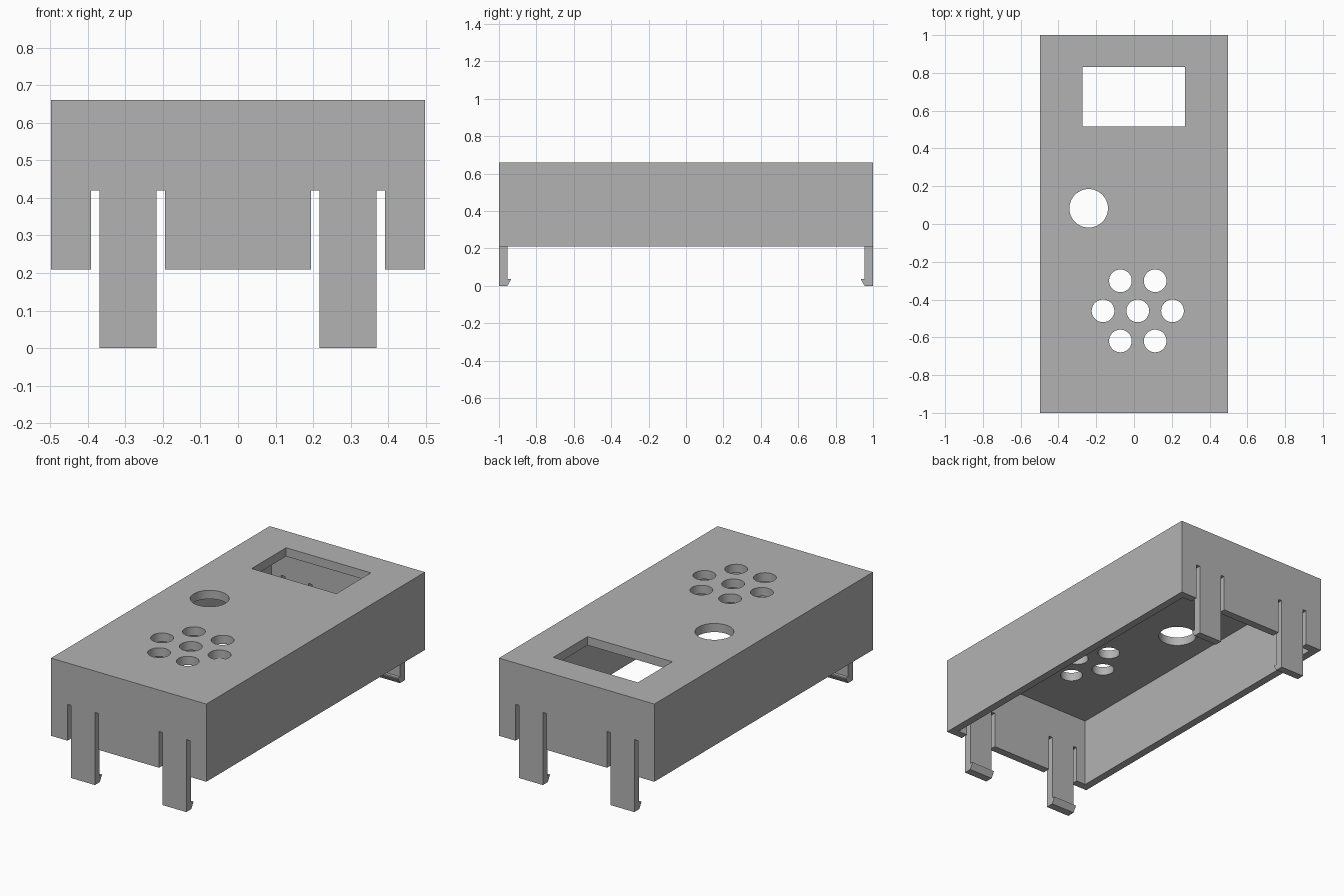
import bpy
import bmesh
from math import cos, sin, pi
from mathutils import Matrix, Vector

cube = bpy.data.objects.get("Cube")
if cube:
    bpy.data.objects.remove(cube, do_unlink=True)

grey = bpy.data.materials.new("mid_grey")
grey.use_nodes = True
grey.diffuse_color = (0.45, 0.45, 0.45, 1)
grey.node_tree.nodes["Principled BSDF"].inputs["Base Color"].default_value = grey.diffuse_color

WIDTH, LENGTH = 0.995, 2.0
RIM, TOP = 0.21, 0.66
WALL = 0.045
SLOT_TOP = 0.42
CLIP_X, CLIP_HALF, SLOT = 0.293, 0.076, 0.023


def add_box(bm, low, high):
    low, high = Vector(low), Vector(high)
    size = Matrix.Diagonal((*(high - low), 1))
    bmesh.ops.create_cube(bm, size=1, matrix=Matrix.Translation((low + high) / 2) @ size)


def add_cylinder(bm, x, y, radius):
    bmesh.ops.create_cone(bm, cap_ends=True, segments=48, radius1=radius, radius2=radius,
                          depth=0.4, matrix=Matrix.Translation((x, y, TOP)))


def make_object(name, bm):
    bmesh.ops.recalc_face_normals(bm, faces=bm.faces)
    mesh = bpy.data.meshes.new(name)
    bm.to_mesh(mesh)
    bm.free()
    mesh.materials.append(grey)
    obj = bpy.data.objects.new(name, mesh)
    bpy.context.collection.objects.link(obj)
    return obj


# Open-bottomed shell
bm = bmesh.new()
add_box(bm, (-WIDTH / 2, -LENGTH / 2, RIM), (WIDTH / 2, LENGTH / 2, TOP))
shell = make_object("case_shell", bm)

# Cutters: inner hollow, then window, holes and clip slots
bm = bmesh.new()
inner = (WIDTH / 2 - WALL, LENGTH / 2 - WALL)
add_box(bm, (-inner[0], -inner[1], 0), (*inner, TOP - 0.05))
hollow = make_object("hollow_cutter", bm)

bm = bmesh.new()
add_box(bm, (-0.273, 0.515, TOP - 0.2), (0.27, 0.83, TOP + 0.2))
add_cylinder(bm, -0.24, 0.083, 0.102)
add_cylinder(bm, 0.02, -0.46, 0.06)
for i in range(6):
    angle = i * pi / 3
    add_cylinder(bm, 0.02 + 0.184 * cos(angle), -0.46 + 0.184 * sin(angle), 0.06)
for end in (-1, 1):
    for side in (-1, 1):
        for edge in (-1, 1):
            x = side * CLIP_X + edge * (CLIP_HALF + SLOT / 2)
            y = end * LENGTH / 2
            add_box(bm, (x - SLOT / 2, y - 0.1, 0), (x + SLOT / 2, y + 0.1, SLOT_TOP))
openings = make_object("openings_cutter", bm)

for cutter in (hollow, openings):
    cutter.hide_render = True
    mod = shell.modifiers.new(cutter.name, 'BOOLEAN')
    mod.operation = 'DIFFERENCE'
    mod.solver = 'EXACT'
    mod.object = cutter

# Bake the cuts and drop the cutters
bpy.context.view_layer.update()
evaluated = shell.evaluated_get(bpy.context.evaluated_depsgraph_get())
cut_mesh = bpy.data.meshes.new_from_object(evaluated)
shell.modifiers.clear()
shell.data = cut_mesh
for cutter in (hollow, openings):
    bpy.data.objects.remove(cutter, do_unlink=True)

# Snap clips: a hooked side profile (inward depth, height) swept across the clip width
profile = [(0, 0), (0.045, 0), (0.064, 0.032), (0.064, 0.037), (WALL, 0.037), (WALL, RIM), (0, RIM)]
for end, end_name in ((-1, "front"), (1, "back")):
    for side, side_name in ((-1, "right"), (1, "left")):
        bm = bmesh.new()
        x = side * CLIP_X - CLIP_HALF
        face = bm.faces.new([bm.verts.new((x, end * (LENGTH / 2 - d), z)) for d, z in profile])
        swept = bmesh.ops.extrude_face_region(bm, geom=[face])
        verts = [v for v in swept["geom"] if isinstance(v, bmesh.types.BMVert)]
        bmesh.ops.translate(bm, verts=verts, vec=(2 * CLIP_HALF, 0, 0))
        if not any(f.is_valid and len(f.verts) == len(profile) and
                   all(v.co.x < x + CLIP_HALF for v in f.verts) for f in bm.faces):
            bmesh.ops.holes_fill(bm, edges=bm.edges)
        make_object(f"{end_name}_{side_name}_clip", bm)

# Smooth hole walls, crisp edges elsewhere
bpy.ops.object.select_all(action='DESELECT')
shell.select_set(True)
bpy.context.view_layer.objects.active = shell
bpy.ops.object.shade_smooth_by_angle(angle=pi / 6)
